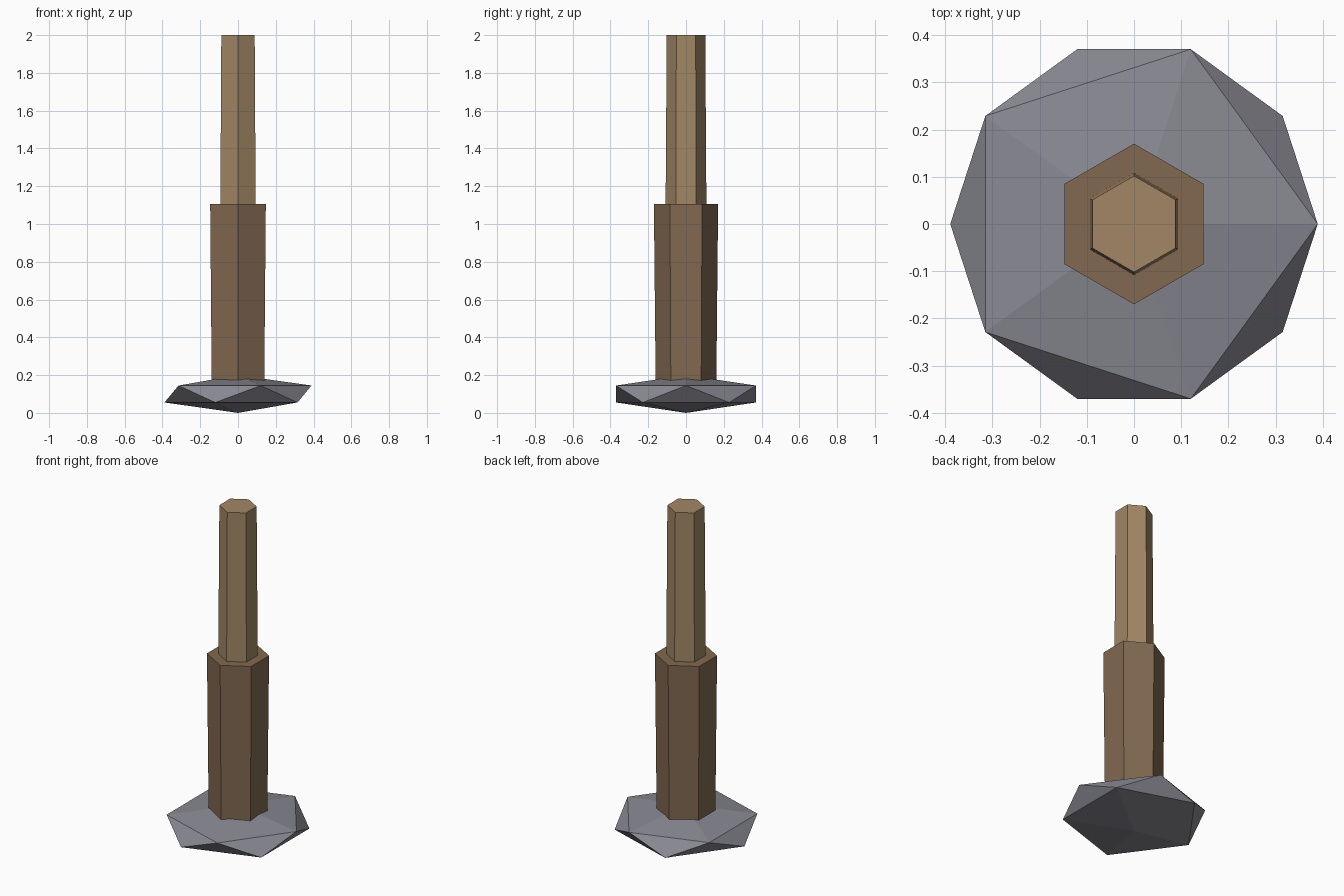
import bpy

if "Cube" in bpy.data.objects:
    bpy.data.objects.remove(bpy.data.objects["Cube"])


def paint(obj, name, color):
    mat = bpy.data.materials.new(name)
    mat.diffuse_color = (*color, 1)
    mat.use_nodes = True
    mat.node_tree.nodes["Principled BSDF"].inputs["Base Color"].default_value = mat.diffuse_color
    obj.data.materials.append(mat)


def hex_shaft(name, z0, z1, r0, r1, color):
    # six-sided tapered post with corners on the y axis
    bpy.ops.mesh.primitive_cone_add(vertices=6, radius1=r0, radius2=r1,
                                    depth=z1 - z0, location=(0, 0, (z0 + z1) / 2))
    obj = bpy.context.object
    obj.name = name
    paint(obj, name + "_wood", color)
    return obj


# flattened stone foot
bpy.ops.mesh.primitive_ico_sphere_add(subdivisions=1, radius=1, location=(0, 0, 0.1))
foot = bpy.context.object
foot.name = "stone_foot"
foot.scale = (0.435, 0.435, 0.1)
bpy.ops.object.transform_apply(location=False, rotation=False, scale=True)
paint(foot, "stone", (0.25, 0.25, 0.29))

# thick lower post, widening slightly upward
hex_shaft("lower_post", 0.1, 1.105, 0.16, 0.17, (0.22, 0.14, 0.08))

# thin upper post, narrowing slightly upward
hex_shaft("upper_post", 1.1, 2.0, 0.108, 0.102, (0.36, 0.24, 0.13))
